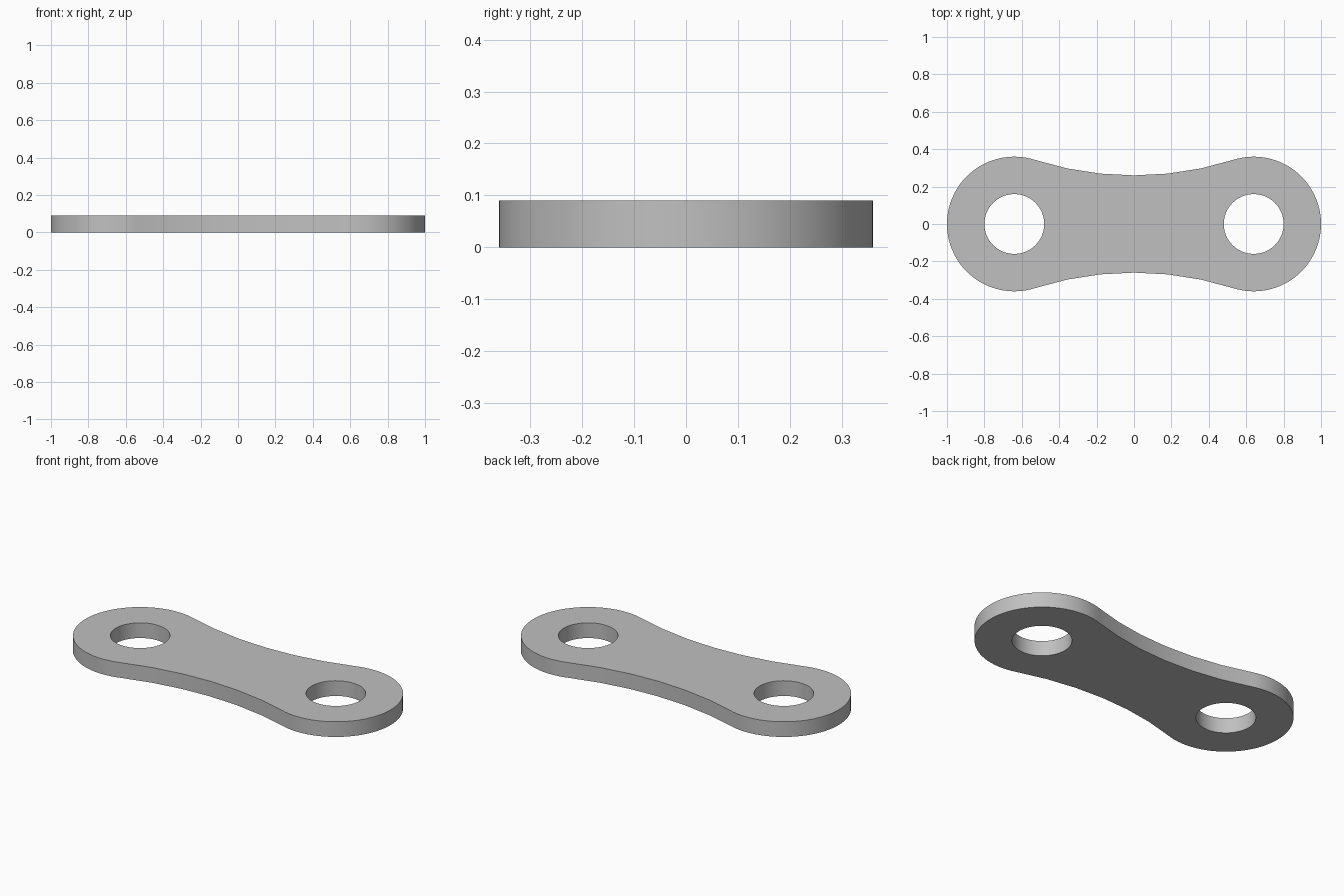
import bpy
import bmesh
from math import sin, cos, asin, pi, radians

cube = bpy.data.objects.get("Cube")
if cube:
    bpy.data.objects.remove(cube)

PITCH = 0.64       # hole centre distance from the middle
END_R = 0.36       # rounded end radius
HOLE_R = 0.16
WAIST = 0.26       # half width in the middle
THICK = 0.09

# Waist arc radius that meets both round ends tangentially
waist_r = (PITCH**2 + WAIST**2 - END_R**2) / (2 * (END_R - WAIST))
tangent = asin(PITCH / (waist_r + END_R))


def arc(cx, cy, r, start, end, steps):
    """Points along an arc, leaving out the last one."""
    angles = [start + (end - start) * i / steps for i in range(steps)]
    return [(cx + r * cos(a), cy + r * sin(a)) for a in angles]


# Half outline: right end, then the back waist; the other half is its half turn
half = arc(PITCH, 0, END_R, -pi / 2 - tangent, pi / 2 + tangent, 48)
half += arc(0, WAIST + waist_r, waist_r, -pi / 2 + tangent, -pi / 2 - tangent, 6)
outline = half + [(-x, -y) for x, y in half]
holes = [arc(side * PITCH, 0, HOLE_R, 0, 2 * pi, 48) for side in (1, -1)]

# Fill the plate profile around the holes and extrude it
bm = bmesh.new()
for loop in [outline] + holes:
    verts = [bm.verts.new((x, y, 0)) for x, y in loop]
    for i, v in enumerate(verts):
        bm.edges.new((v, verts[i - 1]))
bmesh.ops.triangle_fill(bm, edges=bm.edges[:], use_beauty=True, use_dissolve=False)
top = bmesh.ops.extrude_face_region(bm, geom=bm.faces[:], use_keep_orig=True)
bmesh.ops.translate(bm, vec=(0, 0, THICK),
                    verts=[g for g in top["geom"] if isinstance(g, bmesh.types.BMVert)])
bmesh.ops.recalc_face_normals(bm, faces=bm.faces[:])

mesh = bpy.data.meshes.new("link_plate")
bm.to_mesh(mesh)
bm.free()
plate = bpy.data.objects.new("link_plate", mesh)
bpy.context.collection.objects.link(plate)

# Plain grey metal
grey = bpy.data.materials.new("grey_metal")
grey.use_nodes = True
color = (0.53, 0.53, 0.53, 1)
grey.diffuse_color = color
grey.node_tree.nodes["Principled BSDF"].inputs["Base Color"].default_value = color
mesh.materials.append(grey)

# Smooth walls, sharp rims
bpy.ops.object.select_all(action="DESELECT")
plate.select_set(True)
bpy.context.view_layer.objects.active = plate
bpy.ops.object.shade_smooth_by_angle(angle=radians(30))
